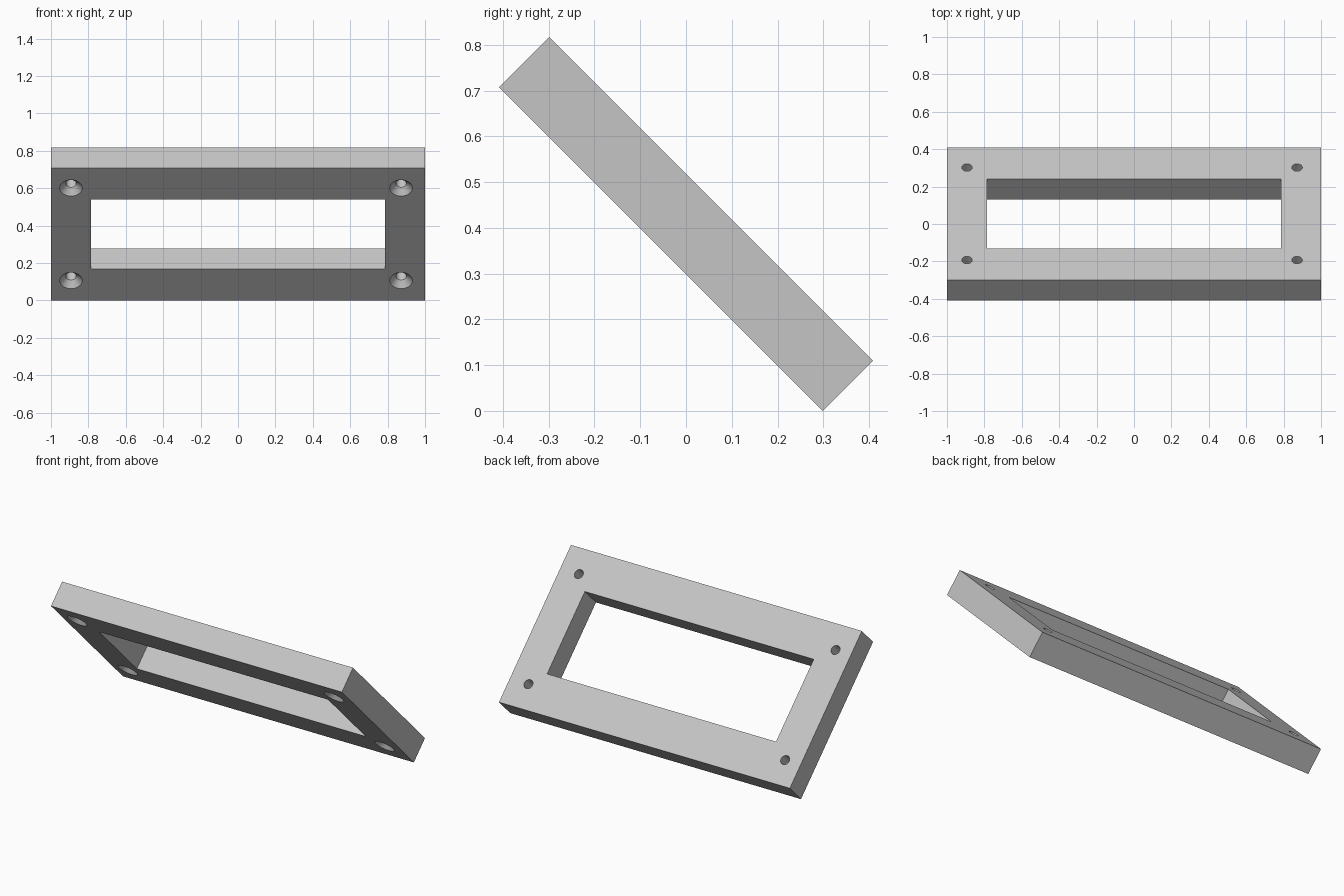
import bpy, bmesh, math
from mathutils import Matrix

if "Cube" in bpy.data.objects:
    bpy.data.objects.remove(bpy.data.objects["Cube"])

WIDTH, HEIGHT, THICK = 2.0, 1.0, 0.155
OPEN_W, OPEN_H = 1.574, 0.524
HOLE_X, HOLE_Y = (-0.893, 0.872), (-0.35, 0.35)
HOLE_R, SINK_R = 0.028, 0.061
SEGMENTS = 32

# Whole frame leans back at 45 degrees with its lowest edge on the floor
lift = (HEIGHT + THICK) / 2 * math.sin(math.pi / 4)
TILT = Matrix.Translation((0, 0, lift)) @ Matrix.Rotation(-math.pi / 4, 4, 'X')

grey = bpy.data.materials.new("grey")
grey.diffuse_color = (0.56, 0.56, 0.56, 1)
grey.use_nodes = True
grey.node_tree.nodes["Principled BSDF"].inputs["Base Color"].default_value = grey.diffuse_color


def make_object(name, bm):
    bmesh.ops.recalc_face_normals(bm, faces=bm.faces)
    mesh = bpy.data.meshes.new(name)
    bm.to_mesh(mesh)
    bm.free()
    mesh.materials.append(grey)
    obj = bpy.data.objects.new(name, mesh)
    bpy.context.collection.objects.link(obj)
    obj.matrix_world = TILT
    return obj


def box(name, size):
    bm = bmesh.new()
    bmesh.ops.create_cube(bm, size=1)
    bmesh.ops.scale(bm, vec=size, verts=bm.verts)
    return make_object(name, bm)


def screw_hole(name, x, y):
    """Countersunk hole: cone on the underside, straight bore above it."""
    bottom = -THICK / 2
    extra = 0.01
    profile = [(SINK_R + extra, bottom - extra),
               (HOLE_R, bottom + SINK_R - HOLE_R),
               (HOLE_R, THICK / 2 + extra)]
    bm = bmesh.new()
    rings = []
    for r, z in profile:
        rings.append([bm.verts.new((x + r * math.cos(a), y + r * math.sin(a), z))
                      for a in (2 * math.pi * i / SEGMENTS for i in range(SEGMENTS))])
    for low, high in zip(rings, rings[1:]):
        for i in range(SEGMENTS):
            j = (i + 1) % SEGMENTS
            bm.faces.new((low[i], low[j], high[j], high[i]))
    bm.faces.new(rings[0])
    bm.faces.new(rings[-1])
    return make_object(name, bm)


# Frame plate
frame = box("frame_plate", (WIDTH, HEIGHT, THICK))

# Window opening and the four corner screw holes
cutters = [box("window_cutter", (OPEN_W, OPEN_H, THICK * 2))]
for x in HOLE_X:
    for y in HOLE_Y:
        cutters.append(screw_hole("screw_hole_cutter", x, y))

for cutter in cutters:
    cutter.hide_render = True
    cutter.hide_set(True)
    mod = frame.modifiers.new(cutter.name, 'BOOLEAN')
    mod.operation = 'DIFFERENCE'
    mod.solver = 'EXACT'
    mod.object = cutter

# Smooth bores, crisp plate edges
bpy.context.view_layer.objects.active = frame
frame.select_set(True)
for mod in list(frame.modifiers):
    bpy.ops.object.modifier_apply(modifier=mod.name)
bpy.ops.object.shade_smooth_by_angle(angle=math.radians(30))
